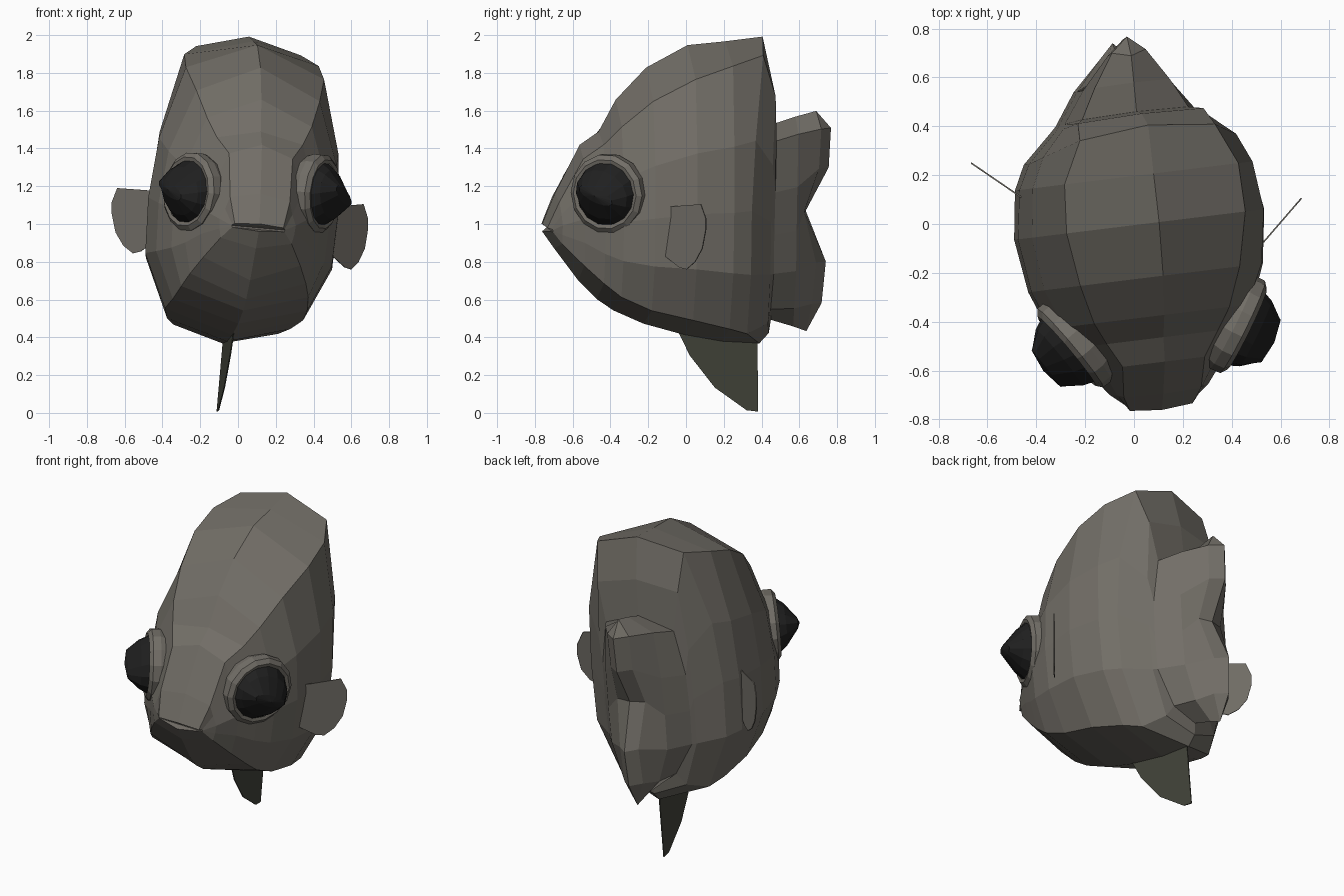
import bpy
import bmesh
from math import radians, cos, sin, pi
from mathutils import Matrix, Vector

cube = bpy.data.objects.get("Cube")
if cube:
    bpy.data.objects.remove(cube, do_unlink=True)


def material(name, color):
    mat = bpy.data.materials.new(name)
    mat.use_nodes = True
    mat.diffuse_color = (*color, 1)
    mat.node_tree.nodes["Principled BSDF"].inputs["Base Color"].default_value = (*color, 1)
    return mat


GREY = material("warm grey skin", (0.168, 0.156, 0.135))
OLIVE = material("dark olive fin", (0.056, 0.058, 0.043))
BLACK = material("eye black", (0.014, 0.014, 0.014))

# The fish swims slightly turned and leaning
POSE = (Matrix.Translation((0.038, 0, 1.2)) @ Matrix.Rotation(radians(7), 4, "Z")
        @ Matrix.Rotation(radians(5), 4, "Y") @ Matrix.Translation((0, 0, -1.2)))


def make_object(name, bm, mat, matrix=Matrix()):
    bmesh.ops.remove_doubles(bm, verts=bm.verts, dist=0.0005)
    bmesh.ops.recalc_face_normals(bm, faces=bm.faces)
    mesh = bpy.data.meshes.new(name)
    bm.to_mesh(mesh)
    bm.free()
    mesh.materials.append(mat)
    obj = bpy.data.objects.new(name, mesh)
    bpy.context.collection.objects.link(obj)
    obj.matrix_world = matrix
    return obj


def skin(rows, closed=False):
    """Bridge consecutive rows of points with quads."""
    bm = bmesh.new()
    grid = [[bm.verts.new(p) for p in row] for row in rows]
    count = len(rows[0])
    for a, b in zip(grid, grid[1:]):
        for i in range(count if closed else count - 1):
            j = (i + 1) % count
            bm.faces.new((a[i], a[j], b[j], b[i]))
    return bm


def section(y, sweep, top, shoulder, corner, bottom, ws, wu, wl, wc):
    """Half cross-section from back ridge to belly; sweep moves the flank along y."""
    def height(f):
        return corner + (shoulder - corner) * f
    flank = y + sweep
    wm = max(wu, wl) * 1.02
    return [(0, y, top), (ws, y + sweep * 0.3, shoulder), (wu, y + sweep * 0.8, height(0.7)),
            (wm, flank, height(0.45)), (wl, flank, height(0.22)), (wc, flank, corner),
            (0, y, bottom)]


# Body: y, flank sweep, ridge, shoulder, belly corner, keel, then four half-widths
body = [section(*s) for s in (
    (-0.765, 0.04, 1.00, 0.99, 0.97, 0.96, 0.13, 0.14, 0.14, 0.14),
    (-0.70, 0.02, 1.16, 1.13, 0.91, 0.87, 0.16, 0.18, 0.20, 0.19),
    (-0.57, 0, 1.42, 1.36, 0.80, 0.70, 0.17, 0.24, 0.28, 0.26),
    (-0.47, 0, 1.49, 1.44, 0.71, 0.60, 0.23, 0.31, 0.35, 0.31),
    (-0.38, 0, 1.66, 1.54, 0.64, 0.54, 0.28, 0.38, 0.41, 0.34),
    (-0.22, 0, 1.83, 1.68, 0.57, 0.47, 0.33, 0.45, 0.47, 0.36),
    (0.00, 0, 1.95, 1.80, 0.52, 0.41, 0.37, 0.48, 0.50, 0.37),
    (0.20, 0, 1.97, 1.87, 0.47, 0.375, 0.36, 0.455, 0.47, 0.33),
    (0.40, -0.10, 1.995, 1.92, 0.44, 0.365, 0.28, 0.40, 0.42, 0.28),
    (0.45, -0.03, 1.75, 1.70, 0.49, 0.42, 0.26, 0.29, 0.29, 0.20),
    (0.46, -0.02, 1.53, 1.46, 0.56, 0.49, 0.22, 0.27, 0.27, 0.15),
    (0.58, -0.01, 1.57, 1.49, 0.56, 0.455, 0.155, 0.18, 0.18, 0.11),
)]
body.insert(0, [(0, y, z) for x, y, z in body[0]])

# Forked tail rim, closed to a sharp edge on the centre line
rim = [(0, 0.69, 1.60), (0.07, 0.71, 1.51), (0.07, 0.70, 1.30), (0.09, 0.62, 1.07),
       (0.06, 0.69, 0.80), (0.06, 0.67, 0.58), (0, 0.65, 0.43)]
edge = [(0, y + (0.06 if x else 0), z) for x, y, z in rim]
edge[3] = (0, 0.64, 1.07)
fish = make_object("body_and_tail", skin(body + [rim, edge]), GREY, POSE)
fish.modifiers.new("mirror", "MIRROR")


def lathe(name, profile, mat, matrix, sides=14):
    """Elliptical rings of half-width, half-height and reach."""
    rows = [[(a * cos(2 * pi * i / sides), b * sin(2 * pi * i / sides), h)
             for i in range(sides)] for a, b, h in profile]
    return make_object(name, skin(rows, closed=True), mat, matrix)


# Bulging wedge-tipped eyes in raised sockets
SOCKET = [(r, r, h) for r, h in
          ((0.18, -0.12), (0.212, -0.03), (0.21, 0.015), (0.185, 0.035), (0.165, 0.03))]
EYEBALL = [(0.174, 0.174, 0.015), (0.155, 0.125, 0.075), (0.105, 0.035, 0.145), (0, 0, 0.16)]
for side, label in ((1, "left"), (-1, "right")):
    outward = Vector((side * cos(radians(33)), -sin(radians(33)), 0))
    place = (POSE @ Matrix.Translation((side * 0.342, -0.46, 1.165 + side * 0.025))
             @ outward.to_track_quat("Z", "Y").to_matrix().to_4x4())
    lathe(label + "_eye_socket", SOCKET, GREY, place)
    lathe(label + "_eye", EYEBALL, BLACK, place @ Matrix.Rotation(radians(-22), 4, "Z"))


def fin(name, points, mat, normal, matrix=Matrix()):
    """Paper-thin fin with a little thickness along its normal."""
    bm = bmesh.new()
    face = bm.faces.new([bm.verts.new(p) for p in points])
    result = bmesh.ops.extrude_face_region(bm, geom=[face])
    moved = [v for v in result["geom"] if isinstance(v, bmesh.types.BMVert)]
    bmesh.ops.translate(bm, verts=moved, vec=Vector(normal) * 0.006)
    return make_object(name, bm, mat, matrix)


# Side fins: outline as reach along the fin and height
OUTLINE = [(-0.05, 0.0), (0.2, 0.015), (0.235, -0.06), (0.235, -0.12), (0.21, -0.22),
           (0.16, -0.29), (0.1, -0.33), (0.05, -0.32), (-0.05, -0.26)]
for label, root, direction in (("left", (0.53, -0.07, 1.09), (0.64, 0.74, 0)),
                               ("right", (-0.475, 0.115, 1.175), (-0.82, 0.56, 0))):
    along = Vector(direction).normalized()
    points = [Vector(root) + along * reach + Vector((0, 0, rise)) for reach, rise in OUTLINE]
    fin(label + "_side_fin", points, GREY, along.cross(Vector((0, 0, 1))))

# Belly fin
fin("belly_fin", [(0, -0.05, 0.46), (0, 0.03, 0.30), (0, 0.165, 0.13), (0, 0.335, 0.01),
                  (0, 0.395, 0.003), (0, 0.39, 0.43)], OLIVE, (1, 0, 0), POSE)
